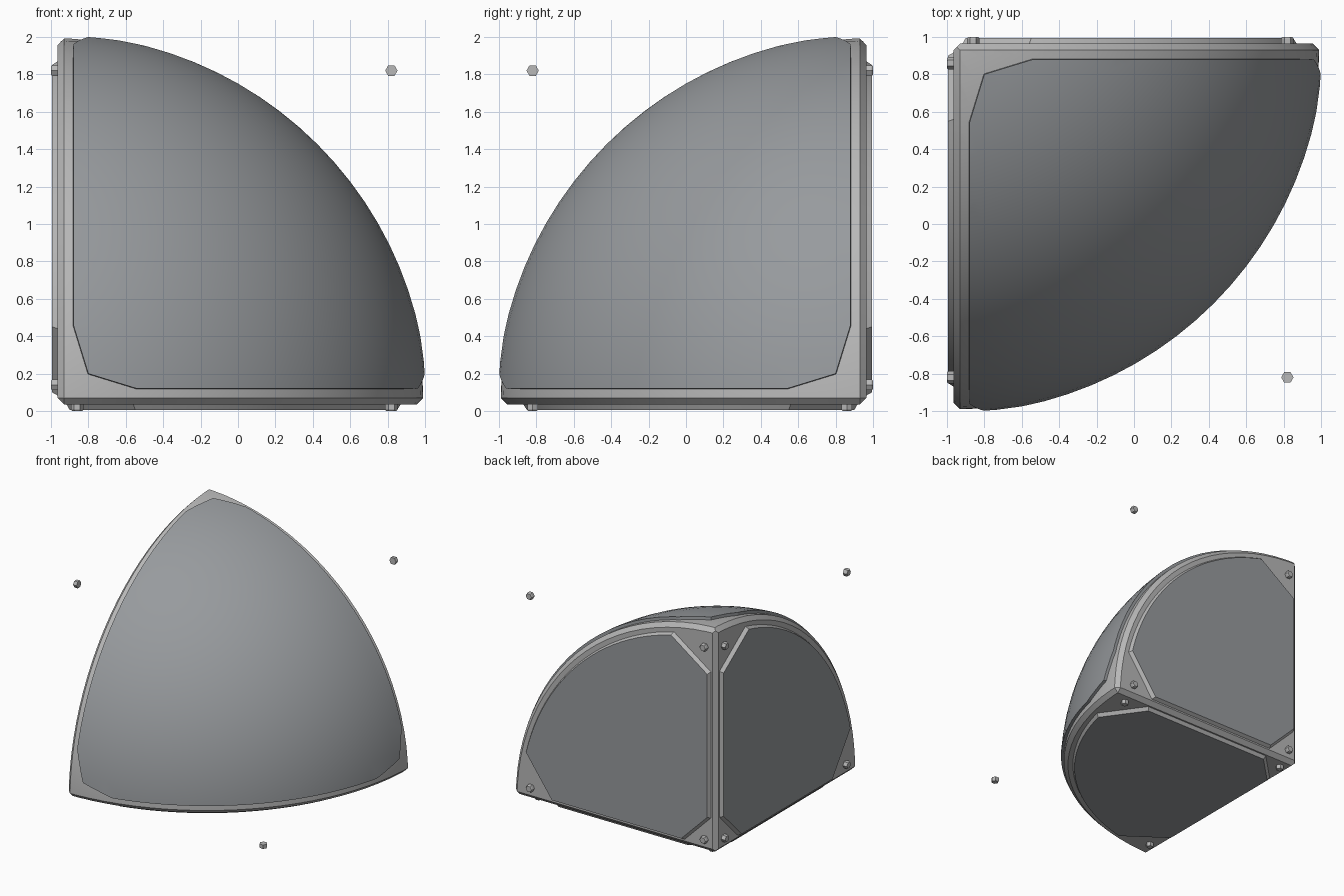
import bpy, bmesh, math
from mathutils import Vector

if "Cube" in bpy.data.objects:
    bpy.data.objects.remove(bpy.data.objects["Cube"])

# Everything is built in corner space: corner at the origin, body in the
# positive octant of a sphere, then moved into the final frame.


def material(name, rgb):
    m = bpy.data.materials.new(name)
    m.diffuse_color = (*rgb, 1)
    m.use_nodes = True
    m.node_tree.nodes["Principled BSDF"].inputs["Base Color"].default_value = m.diffuse_color
    return m


FRAME = material("light grey frame", (0.48, 0.48, 0.48))
PANEL = material("blue grey panel", (0.31, 0.325, 0.34))


def finish(bm, name, mats):
    for v in bm.verts:
        v.co = Vector((v.co.x - 1, 1 - v.co.y, v.co.z))
    bmesh.ops.recalc_face_normals(bm, faces=bm.faces)
    me = bpy.data.meshes.new(name)
    bm.to_mesh(me)
    bm.free()
    for m in mats:
        me.materials.append(m)
    ob = bpy.data.objects.new(name, me)
    bpy.context.collection.objects.link(ob)
    bpy.ops.object.select_all(action='DESELECT')
    ob.select_set(True)
    bpy.context.view_layer.objects.active = ob
    bpy.ops.object.shade_smooth_by_angle(angle=math.radians(20))
    return ob


def cut(bm, normal, dist, clear=True, fill=False):
    """Keep the side where dot(normal, p) > dist."""
    n = Vector(normal)
    length = n.length
    n.normalize()
    geom = bm.verts[:] + bm.edges[:] + bm.faces[:]
    res = bmesh.ops.bisect_plane(bm, geom=geom, dist=1e-5, plane_co=n * (dist / length),
                                 plane_no=n, clear_inner=clear)
    if fill:
        edges = [e for e in res['geom_cut']
                 if isinstance(e, bmesh.types.BMEdge) and e.is_boundary]
        bmesh.ops.edgeloop_fill(bm, edges=edges)


def axis(**weights):
    return tuple(weights.get("a%d" % i, 0) for i in range(3))


def place(k, depth, a, b):
    """Point on the flat side facing axis k."""
    p = [0, 0, 0]
    p[k], p[(k + 1) % 3], p[(k + 2) % 3] = depth, a, b
    return p


def sphere(radius):
    bm = bmesh.new()
    bmesh.ops.create_uvsphere(bm, u_segments=96, v_segments=48, radius=radius)
    return bm


# Solid corner frame with chamfered edges
bm = sphere(1.995)
for k in range(3):
    cut(bm, place(k, 1, 0, 0), 0.035, fill=True)
for k in range(3):
    cut(bm, place(k, 0, 1, 1), 0.105, fill=True)
for k in range(3):
    cut(bm, place(k, 1, 0, 0), 0.07, clear=False)
for v in bm.verts:
    if v.co.length > 1.9:
        t = max(0, min(1, (0.07 - min(v.co)) / 0.035))
        for i in range(3):
            if v.co[i] > 0.1:
                v.co[i] *= 1 - 0.018 * t
finish(bm, "corner_frame", [FRAME])

# Raised dome shell with trimmed corners
bm = sphere(2.02)
for k in range(3):
    cut(bm, place(k, 1, 0, 0), 0.12)
for k in range(3):
    cut(bm, place(k, 0, 0.26, 0.08), 0.068)
    cut(bm, place(k, 0, 0.08, 0.26), 0.068)
rim = [e for e in bm.edges if e.is_boundary]
ext = bmesh.ops.extrude_edge_only(bm, edges=rim)
for v in ext['geom']:
    if isinstance(v, bmesh.types.BMVert):
        v.co *= 0.98
finish(bm, "dome_panel", [PANEL])

# Outline shared by the three flat panels
start = math.atan2(0.45, 1.85)
outline = [(0.1, 1.6), (0.1, 0.35), (0.35, 0.1), (1.6, 0.1)]
for i in range(25):
    ang = start + (math.pi / 2 - 2 * start) * i / 24
    outline.append((1.904 * math.cos(ang), 1.904 * math.sin(ang)))

SIDES = ["left", "back", "bottom"]
for k, side in enumerate(SIDES):
    # Flat panel with a sloped light rim
    bm = bmesh.new()
    top = [bm.verts.new(place(k, 0.006, a, b)) for a, b in outline]
    base = [bm.verts.new(place(k, 0.037, 0.9 + (a - 0.9) * 1.022, 0.9 + (b - 0.9) * 1.022))
            for a, b in outline]
    bm.faces.new(top)
    bm.faces.new(base)
    for i in range(len(top)):
        j = (i + 1) % len(top)
        bm.faces.new((top[i], top[j], base[j], base[i])).material_index = 1
    finish(bm, side + "_panel", [PANEL, FRAME])

    # Hexagonal bolts at the four corners of the square side
    bm = bmesh.new()
    phase = math.pi / 6 if k == 1 else 0
    for ca in (0.14, 1.82):
        for cb in (0.14, 1.82):
            rings = []
            for depth, r in ((0.0, 0.027), (0.008, 0.033), (0.037, 0.033)):
                rings.append([bm.verts.new(place(
                    k, depth,
                    ca + r * math.cos(phase + i * math.pi / 3),
                    cb + r * math.sin(phase + i * math.pi / 3))) for i in range(6)])
            bm.faces.new(rings[0])
            bm.faces.new(rings[2])
            for lo, hi in zip(rings, rings[1:]):
                for i in range(6):
                    j = (i + 1) % 6
                    bm.faces.new((lo[i], lo[j], hi[j], hi[i]))
    finish(bm, side + "_bolts", [FRAME])
